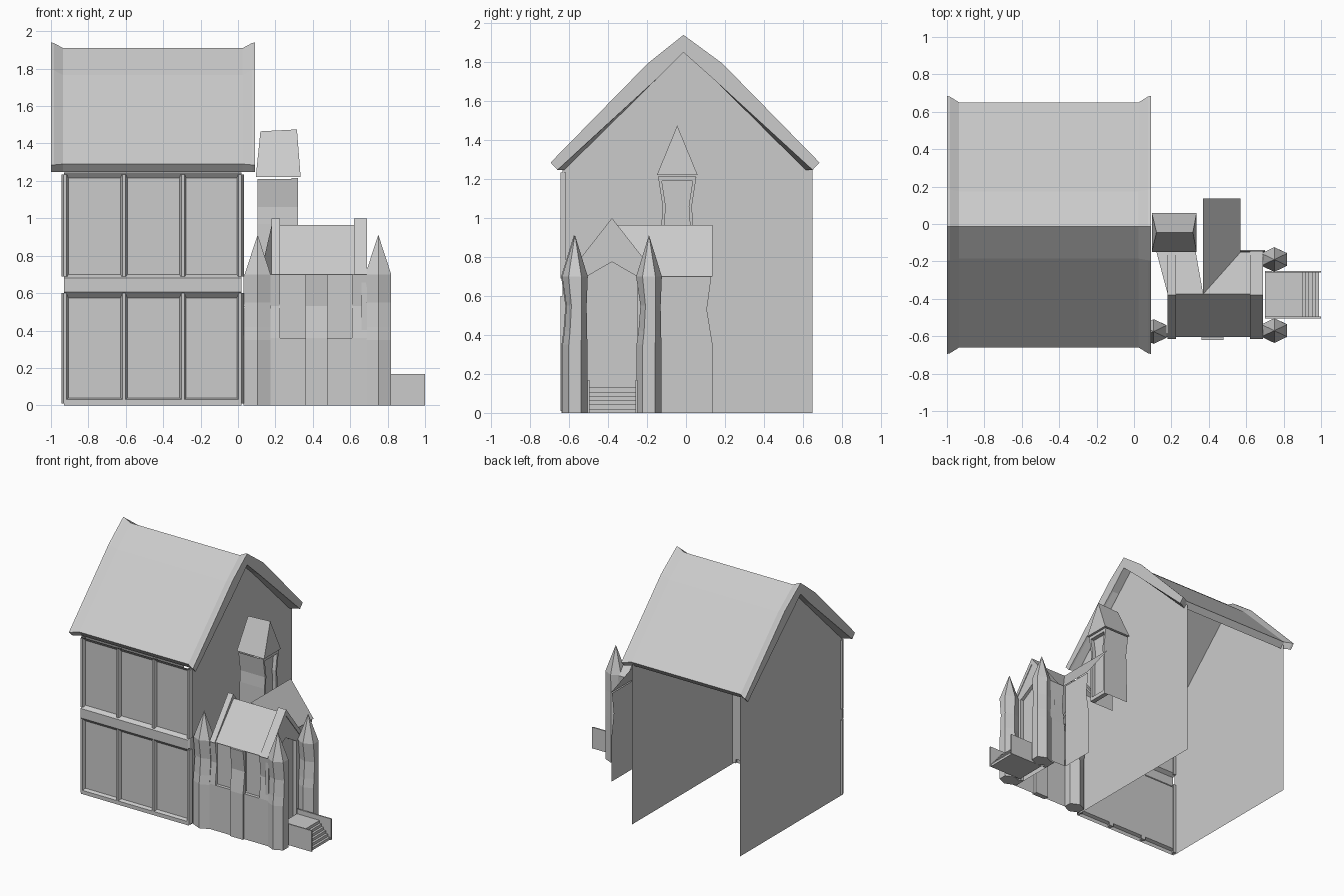
import bpy, bmesh, math

if "Cube" in bpy.data.objects:
    bpy.data.objects.remove(bpy.data.objects["Cube"])


def mesh(name, verts, faces):
    me = bpy.data.meshes.new(name)
    me.from_pydata(verts, [], faces)
    me.update()
    ob = bpy.data.objects.new(name, me)
    bpy.context.collection.objects.link(ob)
    return ob


def loft(name, rings, closed=True, caps=True):
    """Skin a list of equal-length point rings."""
    n = len(rings[0])
    verts = [p for r in rings for p in r]
    faces = []
    for k in range(len(rings) - 1):
        for i in range(n if closed else n - 1):
            j = (i + 1) % n
            faces.append((k * n + i, k * n + j, (k + 1) * n + j, (k + 1) * n + i))
    if caps and closed:
        faces.append(tuple(range(n))[::-1])
        faces.append(tuple(range((len(rings) - 1) * n, len(rings) * n)))
    ob = mesh(name, verts, faces)
    if closed:
        bm = bmesh.new()
        bm.from_mesh(ob.data)
        bmesh.ops.recalc_face_normals(bm, faces=bm.faces)
        bm.to_mesh(ob.data)
        bm.free()
    return ob


def along_x(name, prof, x0, x1, closed=True, caps=True):
    return loft(name, [[(x, y, z) for y, z in prof] for x in (x0, x1)], closed, caps)


def box(name, x0, x1, y0, y1, z0, z1):
    return along_x(name, [(y0, z0), (y1, z0), (y1, z1), (y0, z1)], x0, x1)


# House gable walls
gable = [(-.635, 0), (.65, 0), (.65, 1.26), (0.17, 1.72), (-.015, 1.86), (-.2, 1.72), (-.635, 1.26)]
for name, x in (("left_gable_wall", -.93), ("right_gable_wall", .02)):
    order = tuple(range(7)) if x > 0 else tuple(range(6, -1, -1))
    mesh(name, [(x, y, z) for y, z in gable], [order])

# House front with plinth, floor band and top rail
front = [(-.645, 0), (-.645, .03), (-.62, .04), (-.62, .575), (-.65, .605), (-.65, .68),
         (-.62, .7), (-.62, 1.215), (-.645, 1.245)]
along_x("front_wall", front, -.93, .02, closed=False)

# Front timber posts on both storeys
for i, x in enumerate((-.925, -.61, -.295, .012)):
    for z0, z1 in ((.01, .6), (.69, 1.235)):
        sec = [(x - .02, -.615), (x - .008, -.645), (x + .008, -.645), (x + .02, -.615)]
        loft("front_post", [[(a, b, z) for a, b in sec] for z in (z0, z1)])


# Main roof: thick shell that flares out at both ends
def roof_ring(x, f):
    ey, ez, top = .655 + .035 * f, 1.29 - .005 * f, 1.91 + .03 * f
    half = [(ey, ez), (.18 + .01 * f, 1.765 + .03 * f)]
    under = [(.15, 1.71), (ey - .035, 1.247)]
    c = -.005
    pts = [(c - y, z) for y, z in half] + [(c - .008, top)] + [(c + y, z) for y, z in half[::-1]]
    pts += [(c + y, z) for y, z in under[::-1]] + [(c - .008, 1.85)] + [(c - y, z) for y, z in under]
    return [(x, y, z) for y, z in pts]


loft("main_roof", [roof_ring(-1, 1), roof_ring(-.985, .9), roof_ring(-.935, 0),
                   roof_ring(.025, 0), roof_ring(.075, .9), roof_ring(.09, 1)])


# Pillars with pointed caps, pinched at mid height
def pillar(name, cx, cy):
    rings = []
    for z, ry, dy in ((0, .064, 0), (.35, .064, 0), (.42, .058, .004), (.55, .052, .008), (.7, .066, 0), (.91, .001, 0)):
        rx = .08 if z < .9 else .001
        rings.append([(cx + rx * math.cos(math.radians(30 + 60 * k)),
                       cy + dy + ry * math.sin(math.radians(30 + 60 * k)), z) for k in range(6)])
    loft(name, rings)


pillar("porch_pillar_front", .75, -.57)
pillar("porch_pillar_back", .75, -.19)
pillar("porch_pillar_corner", .105, -.575)

# Porch front wall with two recessed windows and a pier
low = [(-.605, 0), (-.605, .36)]
high = [(-.605, .36), (-.585, .53), (-.605, .7)]
along_x("porch_wall_lower", low, .03, .7, closed=False)
for x0, x1 in ((.03, .225), (.61, .7)):
    along_x("porch_wall_upper", high, x0, x1, closed=False)
pier = [(-.62, 0), (-.62, .36), (-.597, .53), (-.62, .7), (-.58, .7), (-.58, 0)]
along_x("porch_pier", pier, .362, .478)
for x0, x1 in ((.225, .362), (.478, .61)):
    box("porch_window", x0, x1, -.578, -.57, .36, .7)
    box("porch_window_sill", x0, x1, -.604, -.575, .352, .36)

# Porch rear wall and side wing wall
back = [(-.14, 0), (-.14, .36), (-.16, .53), (-.145, .7)]
along_x("porch_back_wall", back[::-1], .57, .7, closed=False)
wing = [(0, .135), (.36, .135), (.53, .107), (.7, .13)]
mesh("wing_wall", [(.56, -.14, z) for z, y in wing] + [(.56, y, z) for z, y in wing],
     [(i, i + 4, i + 5, i + 1) for i in range(3)])

# Porch roof slopes with the wing roof meeting in a valley
mesh("porch_roof",
     [(.18, -.375, .965), (.69, -.375, .965), (.69, -.605, .7), (.18, -.605, .7),
      (.37, -.375, .965), (.69, -.15, .7), (.57, -.15, .7), (.33, -.15, .7), (.12, -.15, .7)],
     [(3, 2, 1, 4, 0), (4, 1, 5, 6), (0, 4, 7, 8)])
mesh("wing_roof", [(.37, -.375, .965), (.57, -.15, .7), (.57, .135, .7), (.37, .135, .965)],
     [(0, 1, 2, 3)])

# Raised gable copings
cope = [(-.615, .7), (-.38, 1.0), (-.145, .7), (-.18, .7), (-.38, .95), (-.58, .7)]
along_x("coping_right", cope, .62, .69)
along_x("coping_left", cope, .18, .225)

# Porch entrance gable with pointed doorway and set-back door
along_x("entrance_header", [(-.51, .7), (-.38, .775), (-.25, .7), (-.16, .7), (-.38, .965), (-.6, .7)], .66, .685)
for y0, y1 in ((-.6, -.51), (-.25, -.15)):
    box("entrance_jamb", .66, .69, y0, y1, 0, .7)
mesh("door", [(.66, y, z) for y, z in ((-.51, 0), (-.25, 0), (-.25, .7), (-.38, .775), (-.51, .7))],
     [(0, 1, 2, 3, 4)])

# Entrance steps between two cheek walls
steps = [(.70, 0), (.70, .13), (.90, .13)]
for i in range(1, 6):
    x, z = .90 + .018 * (i - 1), .13 - .022 * i
    steps += [(x, z), (x + .018, z)]
steps += [(.99, 0)]
loft("entrance_steps", [[(x, y, z) for x, z in steps] for y in (-.495, -.255)])
for y in (-.505, -.26):
    box("step_cheek", .70, 1.0, y, y + .01, 0, .168)

# Small tower: two pinched side walls, framed window and roof
wave = [(.65, .085), (.8, .085), (.97, .083), (1.06, .077), (1.21, .1)]
for s, name in ((-1, "tower_front_side"), (1, "tower_back_side")):
    rows = [[(x, -.045 + s * w, z) for x in ((.105, .32) if s < 0 else (.32, .105))] for z, w in wave]
    loft(name, rows, closed=False)
    loft("tower_window_jamb", [[(.285, -.045 + s * (w - .002), z), (.322, -.045 + s * (w - .002), z),
                                (.322, -.045 + s * (w - .018), z), (.285, -.045 + s * (w - .018), z)]
                               for z, w in wave])
box("tower_window_head", .285, .322, -.14, .05, 1.19, 1.215)
box("tower_window_sill", .285, .322, -.125, .035, .65, .68)
mesh("tower_window", [(.29, -.045 + s * (w - .01), z) for s in (-1, 1) for z, w in wave],
     [(i, i + 5, i + 6, i + 1) for i in range(4)])
ends = [(.095, .12), (.335, .315)]
loft("tower_roof", [[(a, -.15, 1.22), (b, -.045, 1.475 if i else 1.465), (a, .06, 1.22)]
                    for i, (a, b) in enumerate(ends)])
